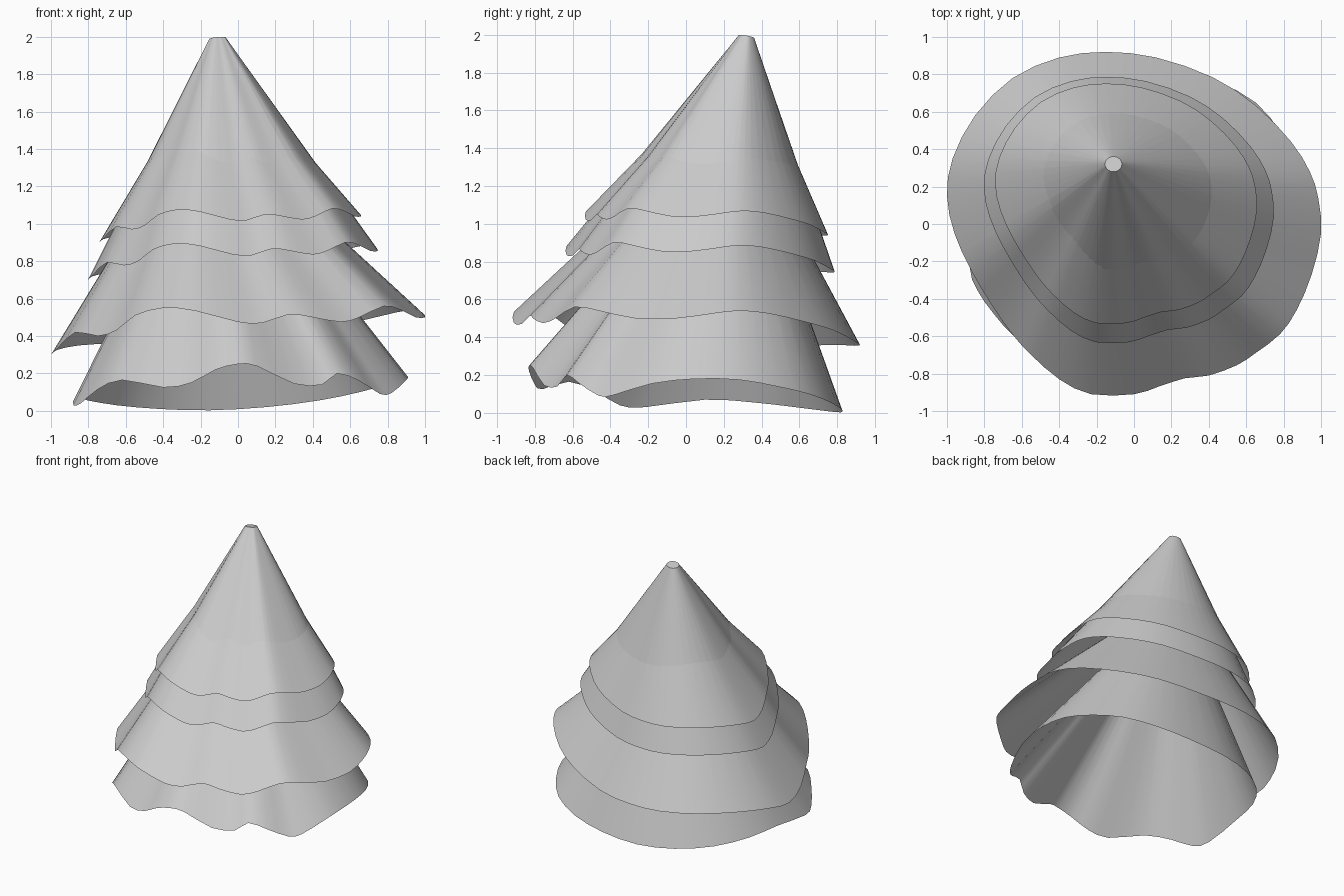
import bpy, bmesh, math
from mathutils import Vector

# Hem of the three upper skirts (scaled and shifted for each tier)
UPPER_HEM = [
    (1.0, -.05, .50), (.985, .14, .525), (.94, .28, .54), (.84, .44, .525), (.65, .635, .48),
    (.42, .785, .435), (.12, .89, .38), (-.15, .92, .36), (-.40, .89, .355), (-.65, .78, .36),
    (-.85, .58, .35), (-.97, .35, .325), (-1.0, .15, .30), (-.96, -.05, .34), (-.87, -.25, .42),
    (-.75, -.45, .40), (-.65, -.59, .43), (-.55, -.70, .51), (-.40, -.83, .55), (-.23, -.91, .535),
    (0, -.91, .475), (.13, -.87, .47), (.27, -.825, .515), (.40, -.81, .50), (.55, -.755, .475),
    (.65, -.69, .50), (.78, -.59, .56), (.87, -.46, .54), (.95, -.27, .50)]

# Hem of the lowest skirt
LOWER_HEM = [
    (.91, .05, .18), (.88, .28, .175), (.79, .48, .14), (.65, .65, .10), (.43, .765, .055),
    (.15, .82, .02), (-.15, .82, .003), (-.42, .74, .01), (-.65, .58, .03), (-.80, .36, .055),
    (-.87, .10, .07), (-.88, -.22, .03), (-.84, -.35, .04), (-.75, -.48, .115), (-.62, -.62, .165),
    (-.40, -.76, .125), (-.25, -.80, .15), (-.12, -.83, .22), (0, -.83, .25), (.10, -.81, .24),
    (.30, -.75, .145), (.45, -.68, .14), (.53, -.63, .20), (.65, -.57, .16), (.76, -.46, .09),
    (.82, -.38, .095), (.89, -.18, .155)]


def refine(points):
    """Insert a smooth midpoint between neighbours of a closed loop."""
    p = [Vector(q) for q in points]
    n = len(p)
    out = []
    for i in range(n):
        a, b, c, d = p[i - 1], p[i], p[(i + 1) % n], p[(i + 2) % n]
        out += [b, (b + c) * .5625 - (a + d) * .0625]
    return out


def skirt(name, hem, scale, shift, tip, r=.045):
    """Leaning cone from a wavy hem up to a small capped tip ring."""
    pts = refine(hem)
    bm = bmesh.new()
    low, top = [], []
    for q in pts:
        a = math.atan2(q.y, q.x)
        low.append(bm.verts.new(q * scale + Vector(shift)))
        top.append(bm.verts.new(Vector(tip) + r * Vector(
            (math.cos(a), .9 * math.sin(a), .10 * math.cos(a) - .17 * math.sin(a)))))
    n = len(pts)
    for i in range(n):
        j = (i + 1) % n
        bm.faces.new((low[i], low[j], top[j], top[i]))
    bm.faces.new(top)
    me = bpy.data.meshes.new(name)
    bm.to_mesh(me)
    bm.free()
    ob = bpy.data.objects.new(name, me)
    bpy.context.collection.objects.link(ob)
    bpy.ops.object.select_all(action='DESELECT')
    ob.select_set(True)
    bpy.context.view_layer.objects.active = ob
    bpy.ops.object.shade_smooth_by_angle(angle=math.radians(35))


# Tiers from the tip down; the second skirt's tall cone pokes through the top one
skirt("top_skirt", UPPER_HEM, .70, (-.0425, .107, .69), (-.115, .31, 1.88))
skirt("tall_cone_skirt", UPPER_HEM, .775, (-.0275, .0735, .4675), (-.11, .32, 1.991))
skirt("third_skirt", UPPER_HEM, 1.0, (0, 0, 0), (-.19, .24, 1.56))
skirt("bottom_skirt", LOWER_HEM, 1.0, (0, 0, 0), (-.14, .27, 1.46))
